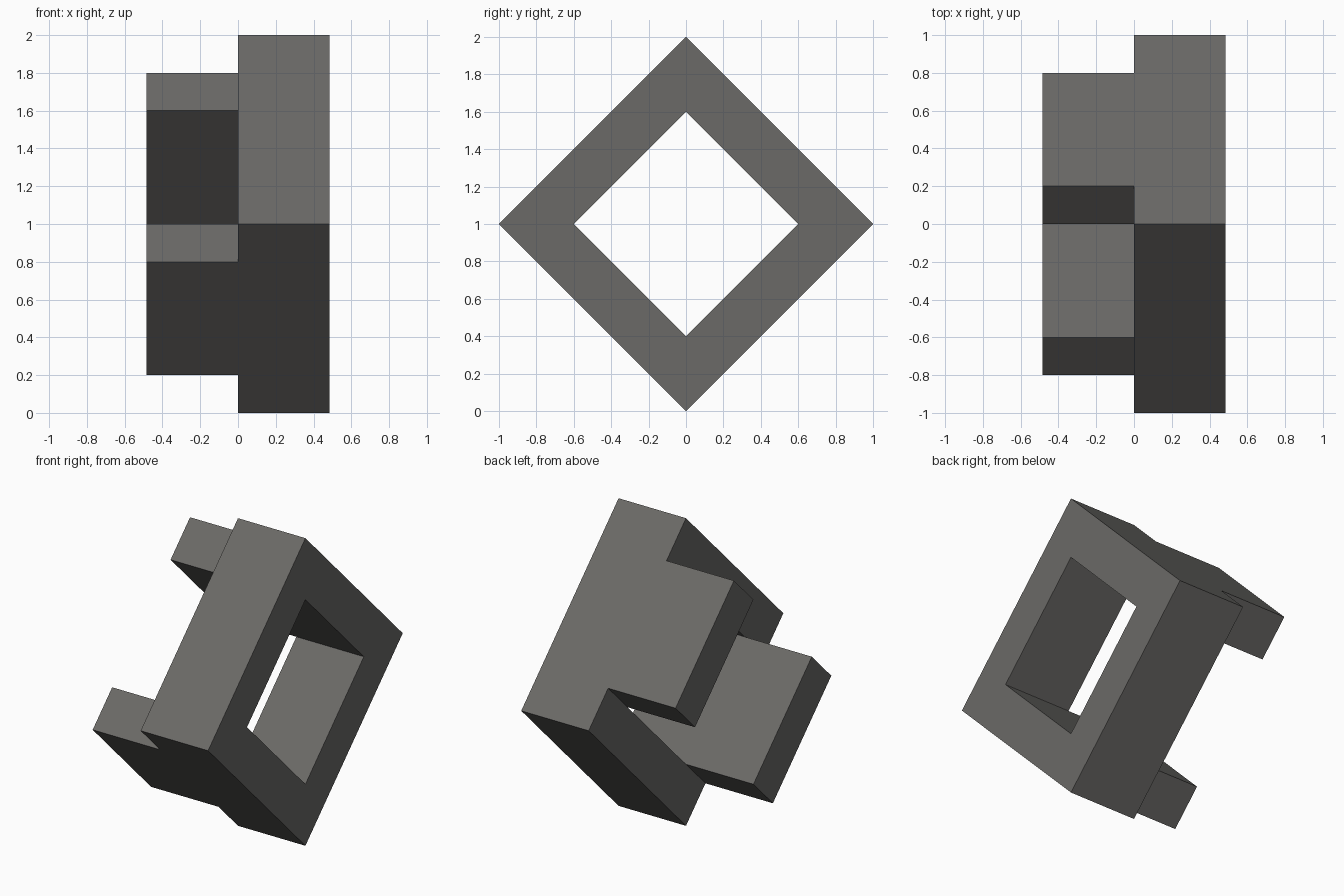
import bpy, bmesh
from mathutils import Vector

if "Cube" in bpy.data.objects:
    bpy.data.objects.remove(bpy.data.objects["Cube"])

DEPTH = 0.485                      # half of the total width along x
CUTS = [-1.0, -0.6, 0.6, 1.0]      # grid lines along the two diagonal axes

grey = bpy.data.materials.new("dark stone grey")
grey.diffuse_color = (0.145, 0.142, 0.135, 1)
grey.use_nodes = True
grey.node_tree.nodes["Principled BSDF"].inputs["Base Color"].default_value = grey.diffuse_color


def diagonal_point(p, q):
    """p runs up toward the back, q runs up toward the front."""
    return (0, (p - q) / 2, 1 + (p + q) / 2)


bm = bmesh.new()

# Square ring profile standing on one corner, centre cell left open
grid = [[bm.verts.new(diagonal_point(p, q)) for q in CUTS] for p in CUTS]
cells = {}
for i in range(3):
    for j in range(3):
        if (i, j) != (1, 1):
            cells[i, j] = bm.faces.new((grid[i][j], grid[i + 1][j],
                                        grid[i + 1][j + 1], grid[i][j + 1]))

# Diamond frame: thicken the ring toward +x
out = bmesh.ops.extrude_face_region(bm, geom=list(cells.values()), use_keep_orig=True)
moved = [g for g in out["geom"] if isinstance(g, bmesh.types.BMVert)]
bmesh.ops.translate(bm, verts=moved, vec=Vector((DEPTH, 0, 0)))
bmesh.ops.recalc_face_normals(bm, faces=bm.faces[:])

# Two rails: pull the middle of opposite sides out toward -x
out = bmesh.ops.extrude_discrete_faces(bm, faces=[cells[0, 1], cells[2, 1]])
for face in out["faces"]:
    bmesh.ops.translate(bm, verts=face.verts[:], vec=Vector((-DEPTH, 0, 0)))
bmesh.ops.recalc_face_normals(bm, faces=bm.faces[:])

mesh = bpy.data.meshes.new("diamond_frame_with_rails")
bm.to_mesh(mesh)
bm.free()
mesh.materials.append(grey)
obj = bpy.data.objects.new("diamond_frame_with_rails", mesh)
bpy.context.collection.objects.link(obj)
